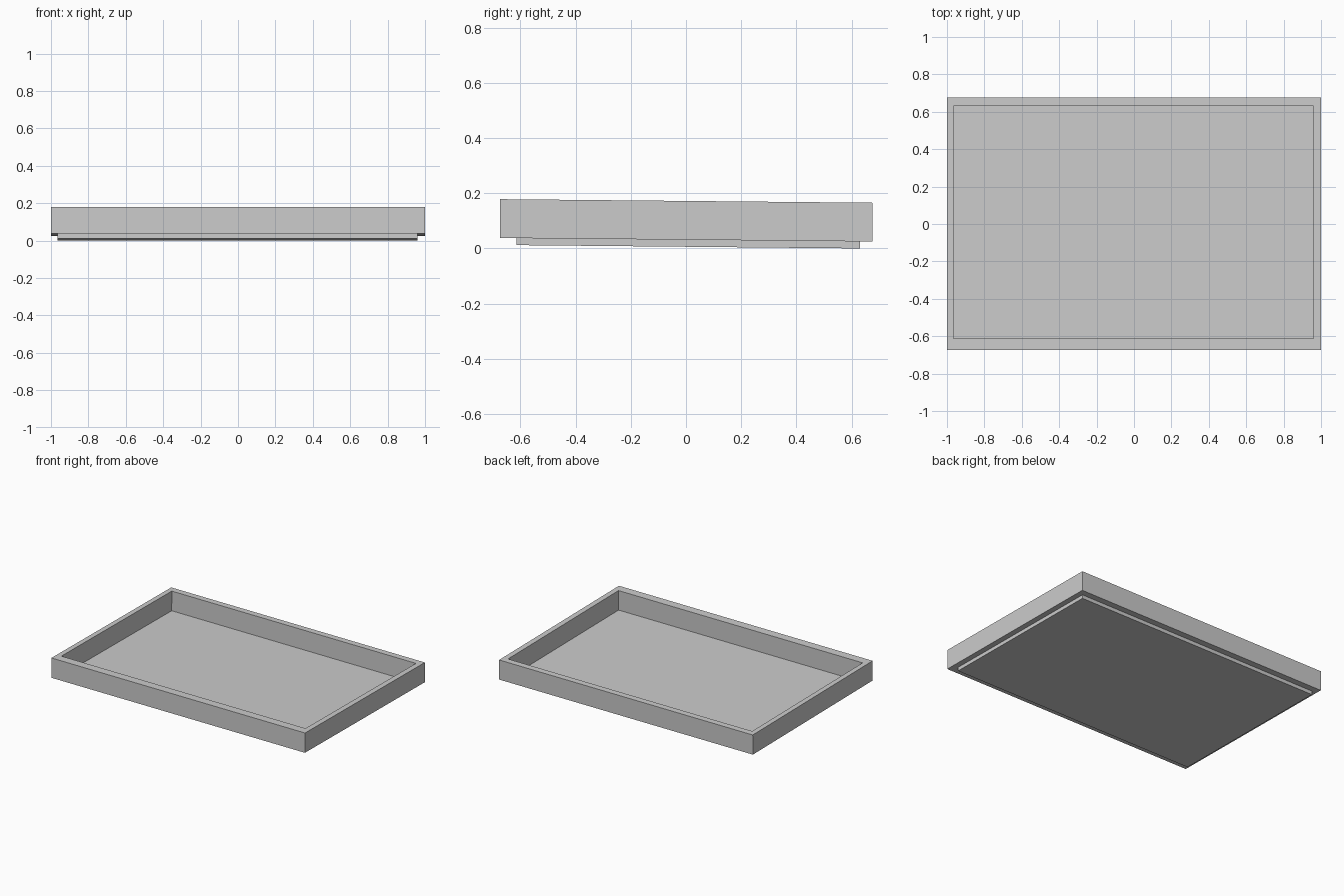
import bpy, bmesh

if "Cube" in bpy.data.objects:
    bpy.data.objects.remove(bpy.data.objects["Cube"])

TILT = -0.0096                        # tray leans slightly down toward the back
BASE_Z = 0.006                        # underside height at the centre
OUTER = (-1.0, 1.0, -0.675, 0.675)
INNER = (-0.964, 0.961, -0.614, 0.63)
PLATE_T, FRAME_H = 0.0255, 0.1405


def rect(bm, bounds, z):
    x0, x1, y0, y1 = bounds
    return [bm.verts.new((x, y, z)) for x, y in ((x0, y0), (x1, y0), (x1, y1), (x0, y1))]


def bridge(bm, a, b):
    for i in range(4):
        j = (i + 1) % 4
        bm.faces.new((a[i], a[j], b[j], b[i]))


def finish(bm, name):
    bmesh.ops.recalc_face_normals(bm, faces=bm.faces)
    mesh = bpy.data.meshes.new(name)
    bm.to_mesh(mesh)
    bm.free()
    obj = bpy.data.objects.new(name, mesh)
    obj.location.z = BASE_Z
    obj.rotation_euler.x = TILT
    bpy.context.collection.objects.link(obj)


# Raised rim: a closed rectangular ring, thicker along the front
bm = bmesh.new()
loops = [rect(bm, OUTER, PLATE_T), rect(bm, OUTER, PLATE_T + FRAME_H),
         rect(bm, INNER, PLATE_T + FRAME_H), rect(bm, INNER, PLATE_T)]
for k in range(4):
    bridge(bm, loops[k], loops[(k + 1) % 4])
finish(bm, "tray_rim")

# Floor plate: fills the opening and drops below the rim
bm = bmesh.new()
low, high = rect(bm, INNER, 0), rect(bm, INNER, PLATE_T + 0.001)
bm.faces.new(low)
bm.faces.new(high)
bridge(bm, low, high)
finish(bm, "tray_floor")
